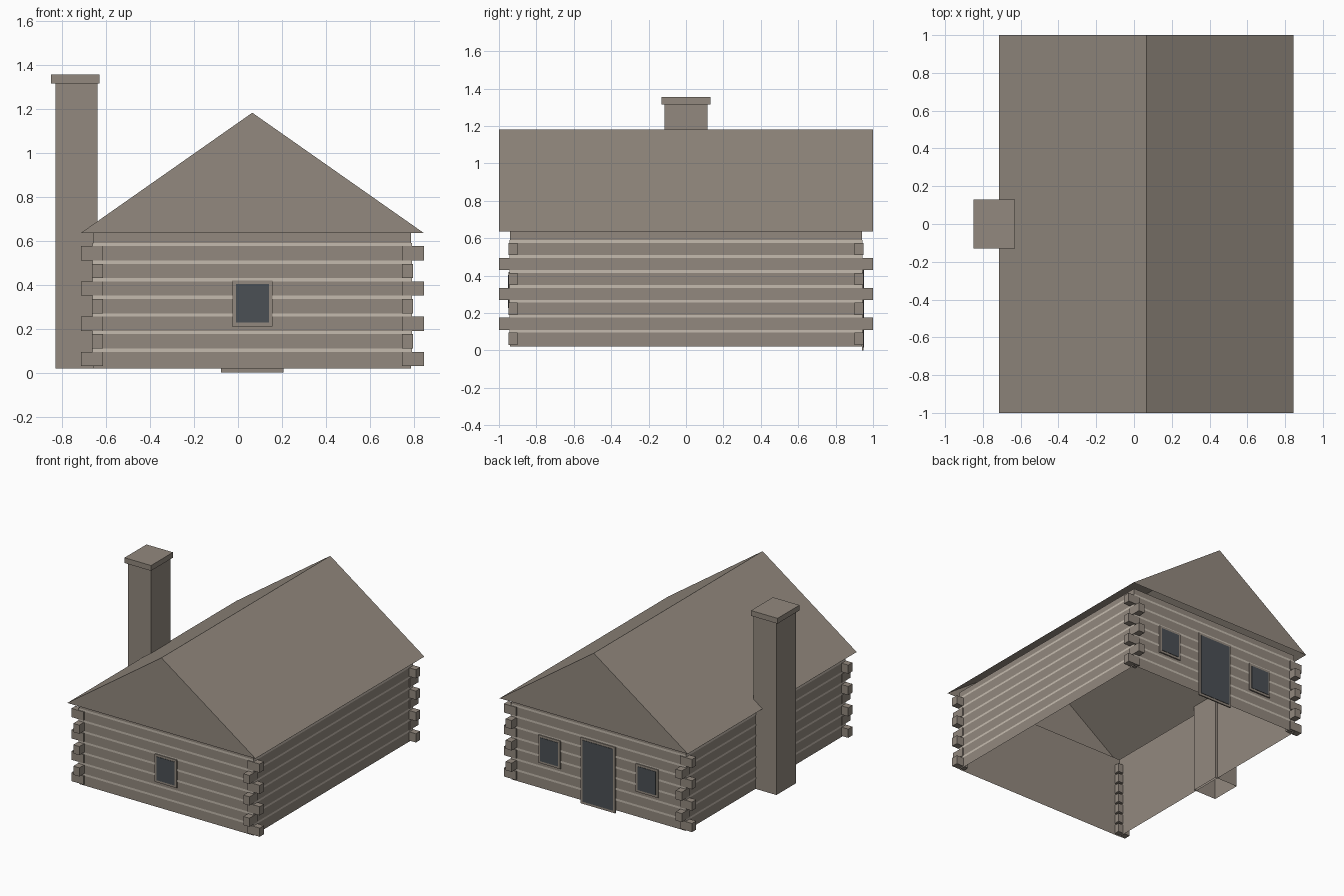
import bpy
import bmesh

cube = bpy.data.objects.get("Cube")
if cube:
    bpy.data.objects.remove(cube, do_unlink=True)

CX = 0.065            # centre line of the house
WALL_X, WALL_Y = 0.722, 0.94
EAVE_X, EAVE_Y = 0.78, 1.0
BASE, WALL_TOP, RIDGE = 0.02, 0.635, 1.182
PITCH = 0.08          # height of one log course


def material(name, color):
    mat = bpy.data.materials.new(name)
    mat.use_nodes = True
    mat.diffuse_color = (*color, 1)
    bsdf = mat.node_tree.nodes["Principled BSDF"]
    bsdf.inputs["Base Color"].default_value = (*color, 1)
    bsdf.inputs["Roughness"].default_value = 0.9
    return mat


wood = material("weathered_wood", (0.29, 0.25, 0.21))
mortar = material("pale_chinking", (0.56, 0.50, 0.43))
glass = material("dark_glass", (0.07, 0.08, 0.09))


def finish(name, bm, mat):
    mesh = bpy.data.meshes.new(name)
    bm.to_mesh(mesh)
    bm.free()
    mesh.materials.append(mat)
    obj = bpy.data.objects.new(name, mesh)
    bpy.context.collection.objects.link(obj)
    return obj


def add_box(bm, xs, ys, zs, caps=(True, True)):
    """Box between ranges; caps says whether bottom and top are closed."""
    low, high = [[bm.verts.new((x, y, z)) for x, y in
                  ((xs[0], ys[0]), (xs[1], ys[0]), (xs[1], ys[1]), (xs[0], ys[1]))]
                 for z in zs]
    for i in range(4):
        j = (i + 1) % 4
        bm.faces.new((low[i], low[j], high[j], high[i]))
    if caps[0]:
        bm.faces.new(low[::-1])
    if caps[1]:
        bm.faces.new(high)


def box(name, mat, *ranges, caps=(True, True)):
    bm = bmesh.new()
    add_box(bm, *ranges, caps=caps)
    return finish(name, bm, mat)


def around(center, half):
    return (center - half, center + half)


# Wall shell, open below and above
box("log_walls", wood, around(CX, WALL_X), around(0, WALL_Y),
    (BASE, WALL_TOP), caps=(False, False))

# Chinking bands running around the house between the courses
bm = bmesh.new()
for k in range(7):
    z = 0.095 + PITCH * k
    add_box(bm, around(CX, WALL_X + 0.004), around(0, WALL_Y + 0.004),
            (z, z + 0.015), caps=(False, False))
finish("chinking", bm, mortar)

# Interlocking log ends: courses alternate between the two directions
bm = bmesh.new()
for k in range(7):
    z = 0.03 + PITCH * k
    reach_x, reach_y = (0.78, 0.95) if k % 2 == 0 else (0.73, 1.0)
    for sx in (-1, 1):
        for sy in (-1, 1):
            add_box(bm, sorted((CX + sx * 0.68, CX + sx * reach_x)),
                    sorted((sy * 0.9, sy * reach_y)), (z, z + 0.065))
finish("log_ends", bm, wood)

# Gable roof, hollow and open below
bm = bmesh.new()
front, back = [[bm.verts.new((x, y, z)) for x, z in
                ((CX - EAVE_X, WALL_TOP), (CX + EAVE_X, WALL_TOP), (CX, RIDGE))]
               for y in (-EAVE_Y, EAVE_Y)]
bm.faces.new(front)
bm.faces.new(back[::-1])
bm.faces.new((front[1], back[1], back[2], front[2]))
bm.faces.new((front[2], back[2], back[0], front[0]))
finish("roof", bm, wood)

# Chimney and its cap
box("chimney", wood, (-0.83, -0.64), around(0, 0.115), (BASE, 1.315),
    caps=(False, True))
box("chimney_cap", wood, (-0.85, -0.63), around(0, 0.13), (1.315, 1.355))


def opening(name, side, x, half, zs, border):
    """Framed dark panel on the front (-1) or back (+1) wall."""
    y = side * WALL_Y
    box(name + "_frame", wood, around(x, half),
        sorted((y, y + side * 0.01)), zs)
    box(name + "_panel", glass, around(x, half - border),
        sorted((y, y + side * 0.013)), (zs[0] + border, zs[1] - border))


# Windows and door
window_z = (0.21, 0.42)
opening("front_window", -1, CX, 0.092, window_z, 0.017)
opening("back_left_window", 1, CX + 0.405, 0.092, window_z, 0.017)
opening("back_right_window", 1, CX - 0.405, 0.092, window_z, 0.017)
opening("back_door", 1, CX, 0.143, (0.0, 0.495), 0.017)
